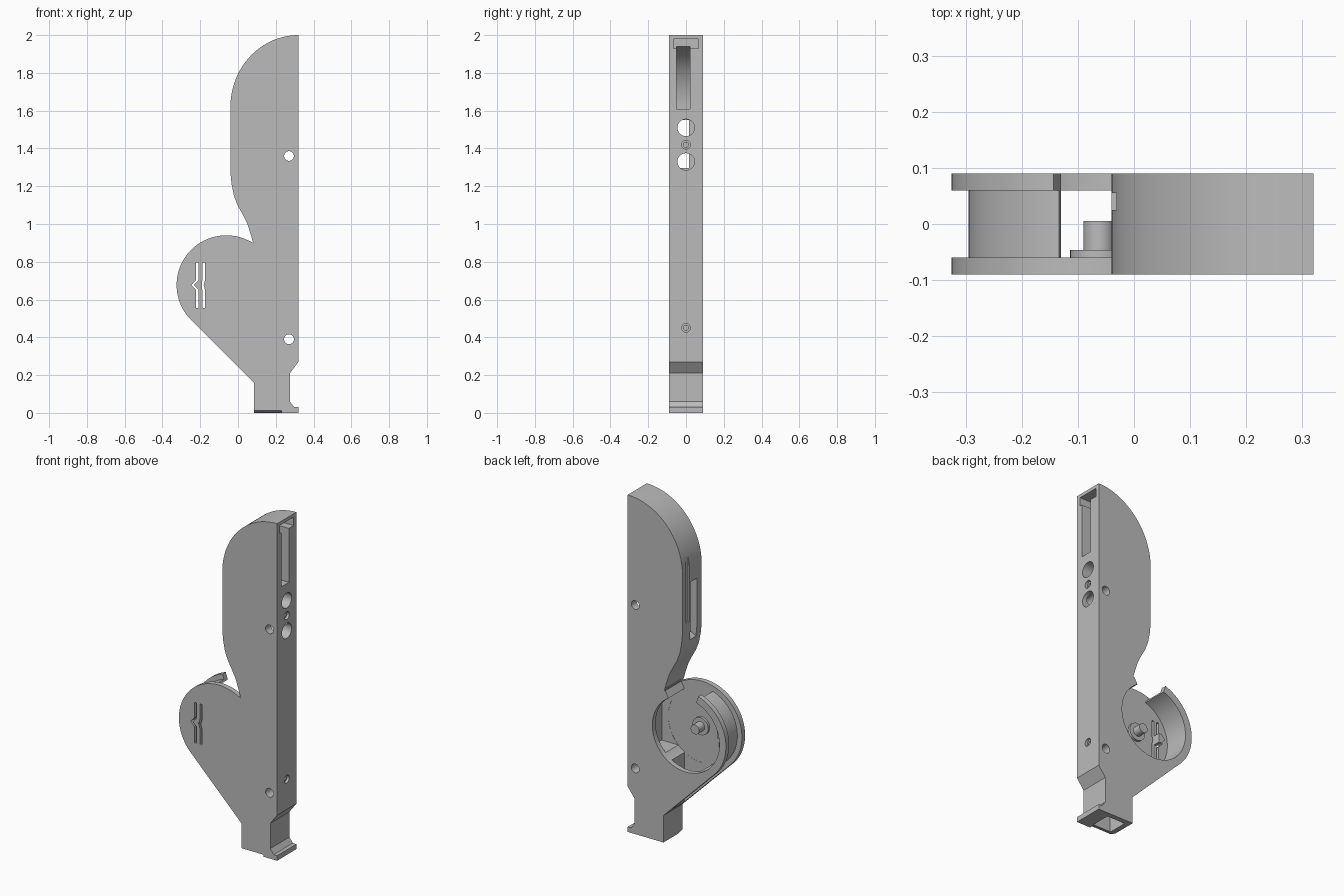
import bpy, bmesh
from math import sin, cos, radians

cube = bpy.data.objects.get("Cube")
if cube:
    bpy.data.objects.remove(cube)

grey = bpy.data.materials.new("plain_grey")
grey.use_nodes = True
grey.diffuse_color = (0.5, 0.5, 0.5, 1)
grey.node_tree.nodes["Principled BSDF"].inputs["Base Color"].default_value = (0.5, 0.5, 0.5, 1)

HUB = (-0.062, 0.677)   # drum centre in x, z
T = 0.06                # inner face of the side plates


def arc(c, rx, a0, a1, n=24, rz=None):
    rz = rz or rx
    angles = [radians(a0 + (a1 - a0) * i / n) for i in range(n + 1)]
    return [(c[0] + rx * cos(a), c[1] + rz * sin(a)) for a in angles]


def circle(c, r, n=32):
    return arc(c, r, 0, 360, n)[:-1]


def rect(a0, a1, b0, b1):
    return [(a0, b0), (a1, b0), (a1, b1), (a0, b1)]


def prism(name, pts, t0, t1, axis="y"):
    """Extrude a 2D profile along x or y."""
    bm = bmesh.new()
    place = (lambda p, t: (p[0], t, p[1])) if axis == "y" else (lambda p, t: (t, p[0], p[1]))
    low = [bm.verts.new(place(p, t0)) for p in pts]
    high = [bm.verts.new(place(p, t1)) for p in pts]
    bm.faces.new(low)
    bm.faces.new(high)
    for i in range(len(pts)):
        j = (i + 1) % len(pts)
        bm.faces.new((low[i], low[j], high[j], high[i]))
    bmesh.ops.recalc_face_normals(bm, faces=bm.faces)
    mesh = bpy.data.meshes.new(name)
    bm.to_mesh(mesh)
    bm.free()
    mesh.materials.append(grey)
    ob = bpy.data.objects.new(name, mesh)
    bpy.context.collection.objects.link(ob)
    return ob


def activate(ob):
    bpy.ops.object.select_all(action="DESELECT")
    ob.select_set(True)
    bpy.context.view_layer.objects.active = ob


def cut(pts, t0, t1, axis="y"):
    """Subtract a prism from the body."""
    cutter = prism("cutter", pts, t0, t1, axis)
    mod = body.modifiers.new("cut", "BOOLEAN")
    mod.operation = "DIFFERENCE"
    mod.solver = "EXACT"
    mod.object = cutter
    activate(body)
    bpy.ops.object.modifier_apply(modifier=mod.name)
    bpy.data.objects.remove(cutter)


# Body outline: domed top, curved neck, drum, sloped underside, clip foot
outline = arc((0.32, 1.62), 0.36, 90, 180, 32, 0.38)
outline += [(-0.04, 1.27), (-0.034, 1.21), (-0.022, 1.15), (-0.003, 1.1), (0.022, 1.056),
            (0.048, 1.005), (0.066, 0.95), (0.08, 0.9)]
outline += arc(HUB, 0.263, 58, 225, 48)[1:]
outline += [(0.085, 0.16), (0.085, 0), (0.32, 0), (0.32, 0.03), (0.297, 0.03),
            (0.275, 0.06), (0.275, 0.21), (0.32, 0.27)]
body = prism("body", outline, -0.09, 0.09)

# Drum chamber, open at the back, with a gap in its rim
cut(circle(HUB, 0.22, 64), -T, 0.1)
cut(arc(HUB, 0.275, 59, 108, 12) + arc(HUB, 0.2, 108, 59, 12), -T, 0.1)

# Cord groove round the drum, running on to the open underside
cut(arc(HUB, 0.3, 104, 225, 32) + [(-0.12, 0.3), (-0.12, 0.405)]
    + arc(HUB, 0.233, 225, 104, 32), -T, T)
cut([(-0.14, 0.6), (-0.14, 0.2), (0.05, 0.18), (0.05, 0.6)], -T + 0.0005, T - 0.0005)

# Channel beside the drum and hollow foot
cut(rect(0.05, 0.2, 0.52, 0.83), -T + 0.0007, T - 0.0007)
cut(rect(0.115, 0.235, -0.01, 0.3), -T, T)
cut([(-0.1, -0.01), (-0.05, -0.01), (-0.05, 0), (-0.1, 0.015)], 0.05, 0.23, "x")

# T-shaped pocket with a curved floor at the top
cut([(0.34, 1.61), (0.34, 1.95)] + arc((0.32, 1.61), 0.3, 90, 180, 24, 0.34), -0.05, 0.02)
cut(rect(-0.065, 0.065, 1.93, 1.98), 0.245, 0.34, "x")

# Slots in the left edge
cut(rect(-0.1, -0.031, 1.32, 1.71), 0.025, 0.055)
cut([(-0.1, 1.55), (0.2, 1.55), (0.2, 1.345), (-0.04, 1.2), (-0.1, 1.2)], -0.045, 0.015)

# Round openings and countersunk screw holes in the straight edge
for z in (1.51, 1.33):
    cut(circle((0, z), 0.045), 0.12, 0.34, "x")
for z in (1.42, 0.45):
    cut(circle((0, z), 0.023, 20), 0.305, 0.34, "x")
    cut(circle((0, z), 0.013, 20), 0.22, 0.34, "x")

# Cross holes through both plates
for z in (1.36, 0.39):
    cut(circle((0.27, z), 0.026), -0.1, 0.1)


# Kinked slots that free a springy tongue in the front plate
def kinked(x, kink, z0=0.555, z1=0.795):
    mid = HUB[1]
    side = [(x, z0), (x, mid - 0.027), (x - kink, mid), (x, mid + 0.027), (x, z1)]
    return side + [(px + 0.014, pz) for px, pz in reversed(side)]


cut(kinked(-0.222, 0.025), -0.1, -0.05)
cut(kinked(-0.188, 0.008), -0.1, -0.05)

# Catch on the tongue, spool hub and pin
catch = prism("tongue_catch", [(-0.208, 0.704), (-0.233, 0.677), (-0.208, 0.65),
                               (-0.19, 0.65), (-0.19, 0.704)], -0.088, -0.02)
hub = prism("spool_hub", circle(HUB, 0.052), -0.065, -0.046)
pin = prism("spool_pin", circle(HUB, 0.028), -0.065, 0.005)

for ob in (body, hub, pin):
    activate(ob)
    bpy.ops.object.shade_smooth_by_angle(angle=radians(30))
